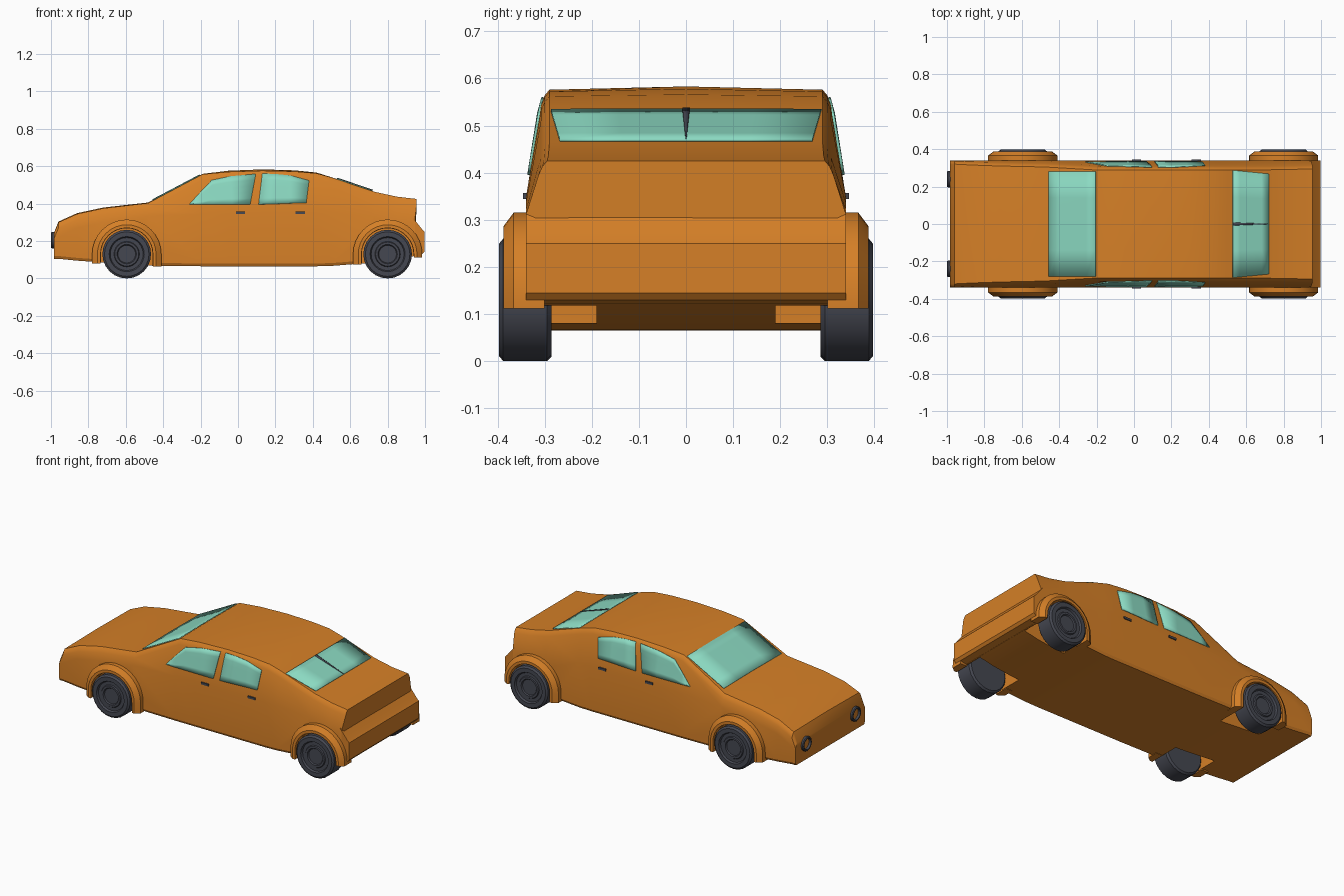
import bpy, bmesh, math
from mathutils import Vector
from mathutils.bvhtree import BVHTree

if "Cube" in bpy.data.objects:
    bpy.data.objects.remove(bpy.data.objects["Cube"])


def material(name, rgb):
    m = bpy.data.materials.new(name)
    m.diffuse_color = (*rgb, 1)
    m.use_nodes = True
    m.node_tree.nodes["Principled BSDF"].inputs["Base Color"].default_value = m.diffuse_color
    return m


ORANGE = material("orange paint", (0.67, 0.215, 0.02))
GLASS = material("teal glass", (0.26, 0.70, 0.54))
DARK = material("dark grey", (0.06, 0.064, 0.083))


def make(name, verts, faces, mat, mirror=False, thick=0, smooth=30):
    bm = bmesh.new()
    vs = [bm.verts.new(v) for v in verts]
    for f in faces:
        bm.faces.new([vs[i] for i in f])
    bmesh.ops.recalc_face_normals(bm, faces=bm.faces)
    me = bpy.data.meshes.new(name)
    bm.to_mesh(me)
    bm.free()
    me.materials.append(mat)
    ob = bpy.data.objects.new(name, me)
    bpy.context.collection.objects.link(ob)
    if thick:
        s = ob.modifiers.new("thickness", 'SOLIDIFY')
        s.thickness, s.offset = thick, 0
    if mirror:
        ob.modifiers.new("mirror", 'MIRROR').use_axis = (False, True, False)
    if smooth:
        shade(ob, smooth)
    return ob


def shade(ob, deg):
    bpy.ops.object.select_all(action='DESELECT')
    ob.select_set(True)
    bpy.context.view_layer.objects.active = ob
    bpy.ops.object.shade_smooth_by_angle(angle=math.radians(deg))


def loft(rings, caps=True, loop=False):
    n = len(rings[0])
    verts = [p for r in rings for p in r]
    faces = []
    for i in range(len(rings) if loop else len(rings) - 1):
        a, b = i * n, ((i + 1) % len(rings)) * n
        faces += [(a + j, a + (j + 1) % n, b + (j + 1) % n, b + j) for j in range(n)]
    if caps and not loop:
        faces += [tuple(range(n)), tuple(range(len(verts) - n, len(verts)))]
    return verts, faces


# Body: cross-sections along x (x, bottom, belt, top, roof half-width, crown)
stations = [
    (-.985, .105, .19, .24, .32, 0), (-.96, .105, .22, .30, .32, .004),
    (-.86, .095, .27, .345, .315, .004), (-.72, .085, .30, .375, .31, .004),
    (-.48, .068, .335, .403, .305, .003), (-.19, .065, .345, .557, .288, .002),
    (-.05, .065, .345, .57, .29, .006), (.13, .065, .345, .576, .29, .007),
    (.30, .065, .345, .572, .29, .006), (.42, .065, .345, .562, .29, .004),
    (.50, .067, .345, .54, .29, .001), (.73, .085, .335, .463, .29, 0),
    (.85, .10, .32, .437, .292, 0), (.955, .12, .31, .425, .295, 0)]


def section(x, bot, belt, top, w, crown):
    half = [(.332, bot), (.34, bot + .015), (.34, belt), (w + .018, top - .03),
            (w + .01, top - .012), (w, top)]
    pts = half + [(0, top + crown)] + [(-y, z) for y, z in reversed(half)]
    return [(x - (.01 if x > .9 and z < .38 else 0), y, z) for y, z in pts]


body = make("body", *loft([section(*s) for s in stations]), ORANGE, smooth=0)
bm = bmesh.new()
bm.from_mesh(body.data)
tree = BVHTree.FromBMesh(bm)
bm.free()

WHEELS = {"front": -.595, "rear": .80}
WZ = .13


def arch(cx, r, y, zl, zr, n=16):
    arc = [(cx - r * math.cos(math.pi * i / n), y, WZ + .0 + r * math.sin(math.pi * i / n))
           for i in range(n + 1)]
    return [(cx - r, y, zl)] + arc + [(cx + r, y, zr)]


# Wheel wells cut from the body
for end, cx in WHEELS.items():
    for s in (-1, 1):
        cut = make("well_cutter", *loft([arch(cx, .138, s * y, 0, 0) for y in (.19, .5)]),
                   ORANGE, smooth=0)
        mod = body.modifiers.new("well", 'BOOLEAN')
        mod.operation, mod.solver, mod.object = 'DIFFERENCE', 'EXACT', cut
        bpy.context.view_layer.objects.active = body
        bpy.ops.object.modifier_apply(modifier=mod.name)
        bpy.data.objects.remove(cut)
shade(body, 25)

# Flared arches and wheels
flare = [(.185, .30), (.185, .366), (.157, .387), (.14, .387), (.14, .30)]
tyre = [(.12, .285), (.13, .295), (.13, .388), (.119, .397), (.094, .397), (.088, .386),
        (.068, .386), (.064, .392), (.052, .392), (.047, .385), (.02, .385)]
legs = {"front": (.08, .065), "rear": (.075, .112)}
for end, cx in WHEELS.items():
    cols = [arch(cx, r, -y, *legs[end]) for r, y in flare]
    make(end + "_wheel_arch", *loft(list(zip(*cols))), ORANGE, mirror=True)
    rings = [[(cx + r * math.cos(k * math.pi / 12), -y, WZ + r * math.sin(k * math.pi / 12))
              for k in range(24)] for r, y in tyre]
    make(end + "_wheel", *loft(rings), DARK, mirror=True)

# Rear bumper
bumper = [(.935, .325), (.985, .262), (.998, .25), (.998, .145), (.985, .13), (.94, .12)]
make("rear_bumper", *loft([[(x, y, z) for x, z in bumper] for y in (-.34, .34)]), ORANGE)

# Headlight rings
ring = [(-.97, .044), (-.995, .044), (-1, .040), (-1, .033), (-.97, .033)]
rings = [[(x, -.24 + r * math.cos(k * math.pi / 8), .205 + r * math.sin(k * math.pi / 8))
          for k in range(16)] for x, r in ring]
make("headlight", *loft(rings, loop=True), DARK, mirror=True)


# Plates that follow the body: side plates use (x, z), top plates use (x, y)
def patch(name, low, high, side, mat, off=.002, rows=5):
    grid = []
    for (a0, b0), (a1, b1) in zip(low, high):
        col = []
        for r in range(rows + 1):
            t = r / rows
            a, b = a0 + (a1 - a0) * t, b0 + (b1 - b0) * t
            o = Vector((a, -1, b)) if side else Vector((a, b + 1e-4, 1))
            d = Vector((0, 1, 0)) if side else Vector((0, 0, -1))
            hit = tree.ray_cast(o, d)[0]
            col.append((hit if hit else o + d * .6) - d * off)
        grid += col
    n = rows + 1
    faces = [(i * n + j, i * n + j + 1, (i + 1) * n + j + 1, (i + 1) * n + j)
             for i in range(len(low) - 1) for j in range(rows)]
    make(name, grid, faces, mat, mirror=side, thick=.006)


patch("front_side_window", [(-.26, .395), (-.2, .395), (-.13, .395), (-.03, .395), (.065, .395)],
      [(-.255, .402), (-.2, .462), (-.14, .525), (-.04, .546), (.095, .558)], True, GLASS)
patch("rear_side_window", [(.11, .396), (.19, .398), (.28, .402), (.365, .404)],
      [(.13, .56), (.20, .558), (.28, .55), (.38, .523)], True, GLASS)
acr = [-1, -.5, 0, .5, 1]
patch("windscreen", [(-.455, .28 * k) for k in acr], [(-.205, .28 * k) for k in acr], False, GLASS)
patch("rear_window", [(.72, .268 * k) for k in acr], [(.528, .287 * k) for k in acr], False, GLASS)
patch("rear_wiper", [(.72, -.001), (.72, .001)], [(.53, -.008), (.53, .008)], False, DARK, .005)

# Door handles
for name, x in (("front_door_handle", -.012), ("rear_door_handle", .308)):
    rings = [[(x, y, .344), (x + .05, y, .344), (x + .05, y, .357), (x, y, .357)]
             for y in (-.33, -.346)]
    make(name, *loft(rings), DARK, mirror=True)
